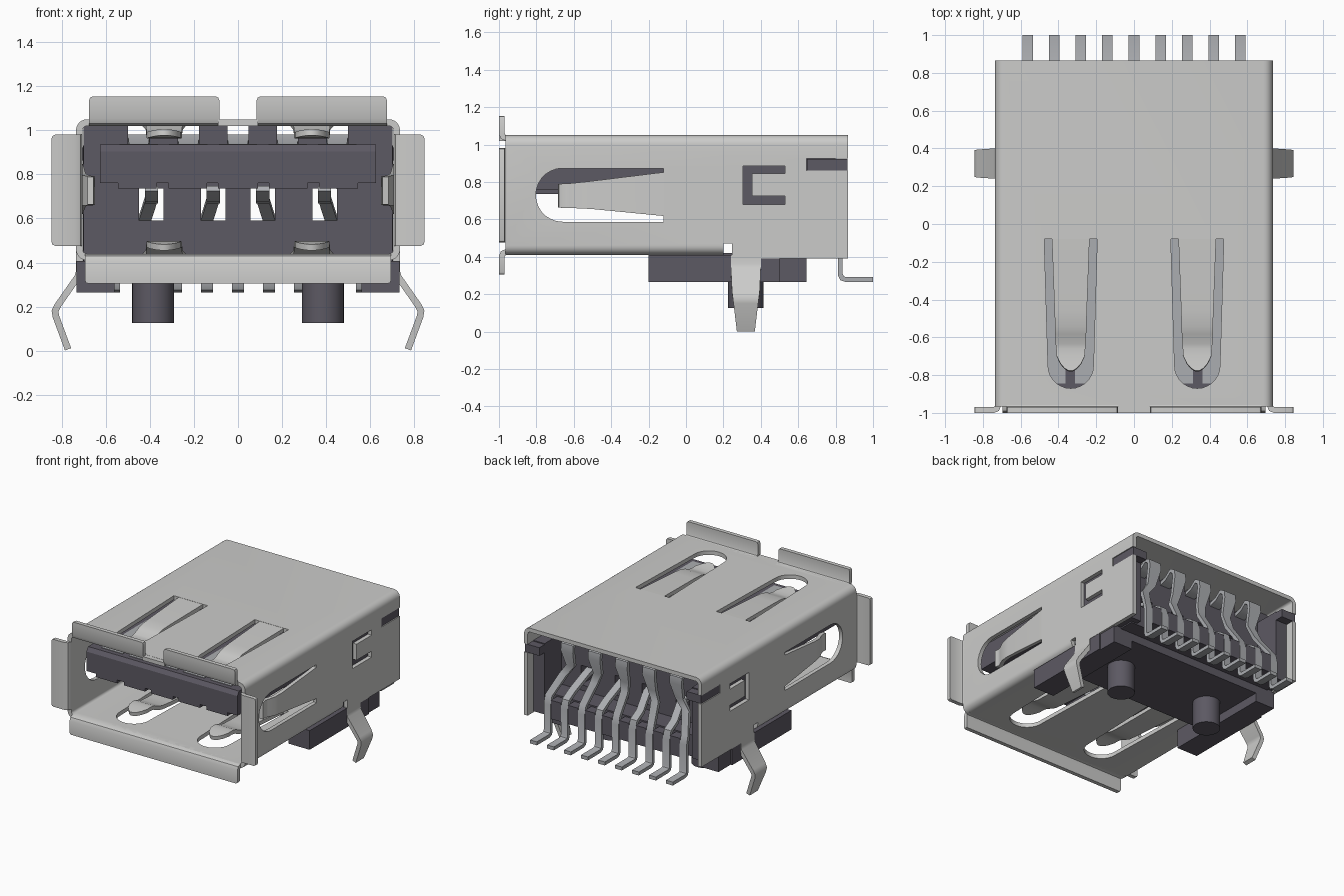
import bpy, bmesh, math
from mathutils import Vector

if "Cube" in bpy.data.objects:
    bpy.data.objects.remove(bpy.data.objects["Cube"])


def material(name, rgb):
    m = bpy.data.materials.new(name)
    m.diffuse_color = (*rgb, 1)
    m.use_nodes = True
    m.node_tree.nodes["Principled BSDF"].inputs["Base Color"].default_value = m.diffuse_color
    return m


STEEL = material("shell steel", (0.60, 0.60, 0.59))
PIN = material("contact grey", (0.41, 0.42, 0.44))
PLASTIC = material("dark plastic", (0.108, 0.10, 0.125))


def finish(name, bm, mat, smooth=True):
    bmesh.ops.recalc_face_normals(bm, faces=bm.faces)
    me = bpy.data.meshes.new(name)
    bm.to_mesh(me)
    bm.free()
    me.materials.append(mat)
    ob = bpy.data.objects.new(name, me)
    bpy.context.collection.objects.link(ob)
    if smooth:
        shade(ob)
    return ob


def shade(ob):
    bpy.ops.object.select_all(action='DESELECT')
    ob.select_set(True)
    bpy.context.view_layer.objects.active = ob
    bpy.ops.object.shade_smooth_by_angle(angle=math.radians(35))


def prism(bm, poly, lo, hi, m):
    """Extrude a 2D outline from lo to hi; m maps (a, b, depth) to xyz."""
    r0 = [bm.verts.new(m(a, b, lo)) for a, b in poly]
    r1 = [bm.verts.new(m(a, b, hi)) for a, b in poly]
    bm.faces.new(r0)
    bm.faces.new(r1[::-1])
    n = len(poly)
    for i in range(n):
        j = (i + 1) % n
        bm.faces.new((r0[i], r1[i], r1[j], r0[j]))


def rect(a0, a1, b0, b1):
    return [(a0, b0), (a1, b0), (a1, b1), (a0, b1)]


def along_z(a, b, d): return (a, b, d)
def along_y(a, b, d): return (a, d, b)
def along_x(a, b, d): return (d, a, b)


def boxes(name, mat, items):
    bm = bmesh.new()
    for x0, x1, y0, y1, z0, z1 in items:
        prism(bm, rect(x0, x1, y0, y1), z0, z1, along_z)
    return finish(name, bm, mat, False)


def strip(name, path, thick, m, mat):
    """Bent sheet strip. path: (u, v, half width, width centre)."""
    bm = bmesh.new()
    pts = [Vector(p[:2]) for p in path]
    rings = []
    for i, (p, q) in enumerate(zip(pts, path)):
        d0 = (p - pts[i - 1]).normalized() if i else None
        d1 = (pts[i + 1] - p).normalized() if i < len(pts) - 1 else None
        d0, d1 = d0 or d1, d1 or d0
        d = (d0 + d1).normalized()
        n = Vector((-d.y, d.x)) * thick / 2 / max(0.5, d.dot(d0))
        w, c = q[2], q[3]
        rings.append([bm.verts.new(m(*(p + n * k), c + t * w))
                      for k, t in ((1, 1), (1, -1), (-1, -1), (-1, 1))])
    for a, b in zip(rings, rings[1:]):
        for i in range(4):
            j = (i + 1) % 4
            bm.faces.new((a[i], a[j], b[j], b[i]))
    bm.faces.new(rings[0])
    bm.faces.new(rings[-1][::-1])
    return finish(name, bm, mat)


# ---- Shell: rounded rectangular tube with pressed openings ----
def rounded(hx, z0, z1, r):
    out = []
    for k, (cx, cz) in enumerate(((hx - r, z1 - r), (r - hx, z1 - r), (r - hx, z0 + r), (hx - r, z0 + r))):
        for i in range(7):
            a = math.pi / 2 * (k + i / 6)
            out.append((cx + r * math.cos(a), cz + r * math.sin(a)))
    return out


bm = bmesh.new()
loops = [[bm.verts.new((x, y, z)) for x, z in sec]
         for sec in (rounded(.735, .41, 1.05, .05), rounded(.705, .44, 1.02, .02))
         for y in (-.965, .865)]
of, ob_, if_, ib = loops
for a, b in ((of, ob_), (ob_, ib), (ib, if_), (if_, of)):
    for i in range(len(a)):
        j = (i + 1) % len(a)
        bm.faces.new((a[i], a[j], b[j], b[i]))
shell = finish("shell", bm, STEEL, False)


def u_hole(c, y_end, w_end, y_arc, r):
    arc = [(c + r * math.cos(a), y_arc - r * math.sin(a)) for a in
           [math.pi * i / 14 for i in range(15)]]
    return [(c - w_end, y_end), (c + w_end, y_end)] + arc


bm = bmesh.new()
for s in (-1, 1):
    for z0, z1 in ((.98, 1.1), (.36, .47)):
        prism(bm, u_hole(.335 * s, -.08, .14, -.75, .12), z0, z1, along_z)
    x0, x1 = sorted((.69 * s, .8 * s))
    prism(bm, [(b, a) for a, b in u_hole(.73, -.12, .143, -.66, .143)], x0, x1, along_x)
    prism(bm, [(.305, .68), (.53, .68), (.53, .725), (.352, .725), (.352, .845),
               (.53, .845), (.53, .885), (.305, .885)], x0, x1, along_x)
    prism(bm, rect(.645, .95, .86, .925), x0, x1, along_x)
prism(bm, rect(-1, 1, .2, 1), .3, .47, along_z)
bmesh.ops.recalc_face_normals(bm, faces=bm.faces)
cutter = finish("shell_cutter", bm, STEEL, False)
cutter.hide_render = True
mod = shell.modifiers.new("openings", 'BOOLEAN')
mod.operation, mod.solver, mod.object = 'DIFFERENCE', 'EXACT', cutter
bpy.context.view_layer.objects.active = shell
bpy.ops.object.modifier_apply(modifier=mod.name)
bpy.data.objects.remove(cutter)
shade(shell)


def yz(u, v, t): return (t, u, v)


# ---- Front flanges and springs ----
def flange(base, out, sgn, w, c):
    b = base
    return [(-.92, b, w, c), (-.962, b, w, c), (-.978, b + .007 * sgn, w, c),
            (-.985, b + .023 * sgn, w, c), (-.985, out - .015 * sgn, w, c),
            (-.985, out - .004 * sgn, w - .005, c), (-.985, out, w - .015, c)]


strip("bottom_flange", flange(.425, .305, -1, .695, 0), .03, yz, STEEL)
boxes("top_centre_tab", STEEL, [(-.09, .09, -1, -.94, 1.02, 1.049)])
for s in (-1, 1):
    def side(u, v, t, s=s): return (s * v, u, t)
    def leg(u, v, t, s=s): return (s * u, t, v)
    strip("top_flange", flange(1.035, 1.153, 1, .295, .38 * s), .03, yz, STEEL)
    strip("side_flange", flange(.72, .845, 1, .252, .728), .03, side, STEEL)
    prof = [(-.07, 0, .10), (-.45, .015, .086), (-.54, .022, .083), (-.58, .035, .082), (-.63, .055, .08),
            (-.66, .058, .077), (-.70, .055, .074), (-.74, .05, .055), (-.765, .046, .033), (-.778, .044, .012)]
    for name, z, d in (("top_spring", 1.035, -1), ("bottom_spring", .425, 1)):
        strip(name, [(y, z + d * o, w, .335 * s) for y, o, w in prof], .028, yz, STEEL)
    strip("side_spring", [(-.11, .72, .118, .735), (-.50, .705, .075, .73), (-.57, .695, .069, .728),
                          (-.62, .672, .066, .726), (-.65, .664, .065, .726), (-.682, .67, .063, .726)],
          .028, side, STEEL)
    # lower rear side wall and solder leg
    boxes("rear_side_panel", STEEL, [(min(.705 * s, .735 * s), max(.705 * s, .735 * s), .245, .865, .39, .472)])
    strip("solder_leg", [(.72, .41, .08, .32), (.72, .36, .08, .32), (.727, .335, .08, .32),
                         (.818, .205, .074, .32), (.83, .18, .07, .32), (.826, .155, .066, .32),
                         (.771, .0065, .048, .32)], .03, leg, STEEL)

# ---- Insulator: wall with windows, tongue, base, comb, pegs ----
LOW = [-.393, -.112, .112, .393]
TOP = [-.45, -.225, 0, .225, .45]


def pillars(centres, half, z0, z1):
    edges = [-.70] + [e for c in centres for e in (c - half, c + half)] + [.70]
    return [(a, b, .25, .6, z0, z1) for a, b in zip(edges[::2], edges[1::2])]


boxes("insulator_wall", PLASTIC,
      [(-.70, .70, .25, .6, .40, .59), (-.70, .70, .25, .6, .735, .935)]
      + pillars(LOW, .055, .59, .735) + pillars(TOP, .048, .935, 1.02))
bm = bmesh.new()
prism(bm, [(-.90, .76), (.3, .76), (.3, .935), (-.88, .935), (-.90, .905)], -.625, .625, along_x)
for c, w in ((0, .09), (.2275, .088), (-.2275, .088), (.4575, .087), (-.4575, .087)):
    prism(bm, rect(-.90, .3, .735, .765), c - w, c + w, along_x)
finish("tongue", bm, PLASTIC, False)
items = [(-.6, .6, .02, .645, .33, .42), (-.66, .66, .55, .76, .39, .55)]
items += [((i - 3.5) * .1407 - .042, (i - 3.5) * .1407 + .042, .74, .835, .40, .54) for i in range(8)]
for s in (-1, 1):
    for a, b, *r in ((.56, .733, -.2, .5, .265, .408), (.56, .72, .5, .645, .265, .40),
                     (.61, .703, .55, .80, .40, .93), (.61, .73, .647, .863, .862, .923)):
        items.append((min(a * s, b * s), max(a * s, b * s), *r))
boxes("insulator_base", PLASTIC, items)
for s in (-1, 1):
    bm = bmesh.new()
    prism(bm, [(.385 * s + .095 * math.cos(a), .32 + .095 * math.sin(a))
               for a in [math.tau * i / 40 for i in range(40)]], .125, .36, along_z)
    finish("locating_peg", bm, PLASTIC)

# ---- Contacts: nine tails, alternately feeding upper pads and lower springs ----
for i in range(9):
    t = (i - 4) * .1407
    tail = [(1.0, .278, .028, t), (.855, .278, .028, t), (.834, .285, .028, t),
            (.825, .305, .028, t), (.825, .50, .028, t), (.81, .56, .028, t)]
    if i % 2 == 0:
        c = TOP[i // 2]
        rise = [(.72, .70, .03, (t + c) / 2), (.715, .78, .034, c), (.755, .90, .05, c), (.75, .945, .05, c),
                (.715, .965, .05, c), (.66, .93, .045, c), (.59, .915, .04, c), (.5, .915, .04, c)]
    else:
        c = LOW[i // 2]
        rise = [(.74, .60, .028, t), (.62, .69, .028, c), (.55, .71, .03, c), (-.1, .715, .03, c),
                (-.45, .685, .03, c), (-.52, .68, .03, c), (-.58, .69, .03, c), (-.66, .735, .03, c)]
    strip("contact_pin", tail + rise, .026, yz, PIN)
for c in TOP:
    boxes("tongue_pad", PIN, [(c - .087, c + .087, -.845, .28, .93, .939)])
